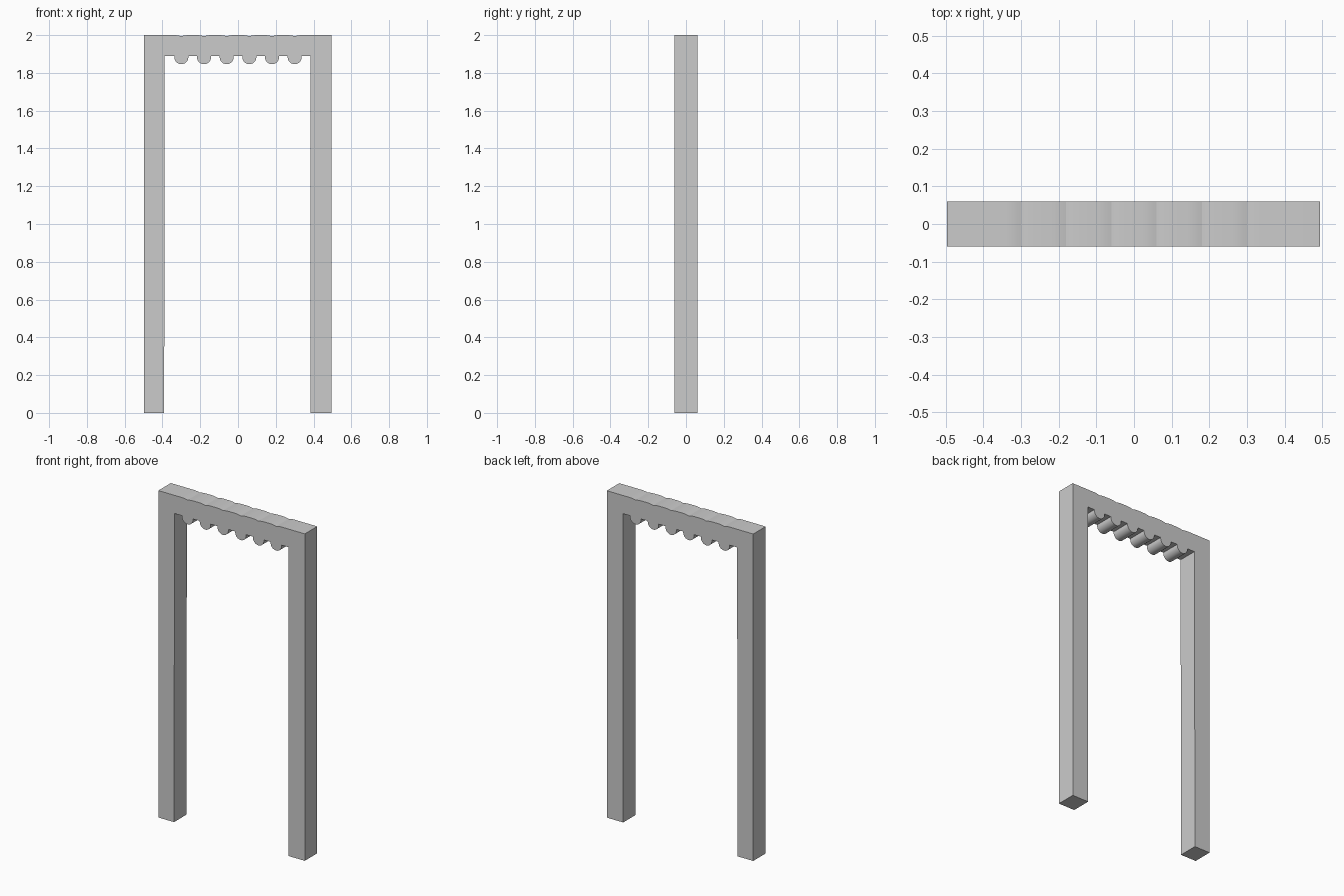
import bpy, bmesh, math

cube = bpy.data.objects.get("Cube")
if cube:
    bpy.data.objects.remove(cube, do_unlink=True)

# Main dimensions
OUT_L, OUT_R = -0.497, 0.494
IN_L, IN_R = -0.388, 0.383
TOP, SOFFIT, HALF_DEPTH = 2.0, 1.889, 0.06
LOBE_R, LOBE_Z = 0.037, 1.883
centers = [-0.3 + 0.12 * i for i in range(6)]

# Plain stone grey
stone = bpy.data.materials.new("stone_grey")
stone.use_nodes = True
grey = (0.6, 0.6, 0.6, 1)
stone.diffuse_color = grey
stone.node_tree.nodes["Principled BSDF"].inputs["Base Color"].default_value = grey

# Outline: left leg, scalloped soffit, right leg, then the notched top
outline = [(OUT_L, 0), (IN_L - 0.003, 0), (IN_L, SOFFIT)]
for c in centers:
    outline.append((c - LOBE_R, SOFFIT))
    for k in range(17):
        a = math.pi * (1 + k / 16)
        outline.append((c + LOBE_R * math.cos(a), LOBE_Z + LOBE_R * math.sin(a)))
    outline.append((c + LOBE_R, SOFFIT))
outline += [(IN_R, SOFFIT), (IN_R, 0), (OUT_R, 0), (OUT_R, TOP)]
REACH = 0.04
for c in reversed(centers):
    for k in range(4, -5, -1):
        t = k / 4
        outline.append((c + REACH * t, TOP - 0.006 * (1 - abs(t)) ** 2))
outline.append((OUT_L, TOP))

# Extrude the outline through the depth
bm = bmesh.new()
face = bm.faces.new([bm.verts.new((x, -HALF_DEPTH, z)) for x, z in outline])
result = bmesh.ops.extrude_face_region(bm, geom=[face], use_keep_orig=True)
moved = [g for g in result["geom"] if isinstance(g, bmesh.types.BMVert)]
bmesh.ops.translate(bm, verts=moved, vec=(0, 2 * HALF_DEPTH, 0))
bmesh.ops.recalc_face_normals(bm, faces=bm.faces)
bmesh.ops.triangulate(bm, faces=[f for f in bm.faces if len(f.verts) > 4])
mesh = bpy.data.meshes.new("scalloped_door_frame")
bm.to_mesh(mesh)
bm.free()
mesh.materials.append(stone)
frame = bpy.data.objects.new("scalloped_door_frame", mesh)
bpy.context.collection.objects.link(frame)

# Smooth lobes, crisp corners
bpy.ops.object.select_all(action="DESELECT")
frame.select_set(True)
bpy.context.view_layer.objects.active = frame
bpy.ops.object.shade_smooth_by_angle(angle=math.radians(28))
